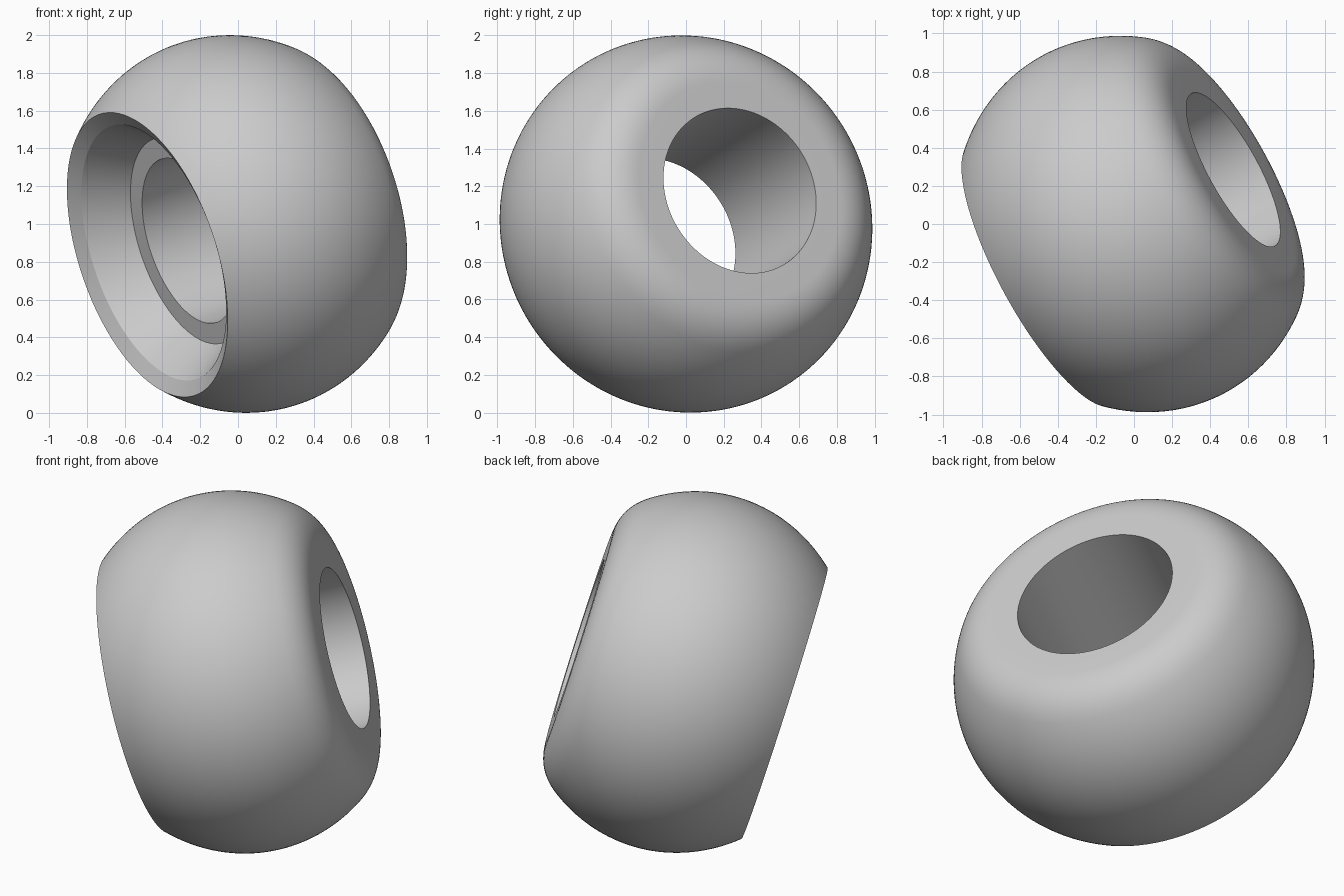
import bpy, bmesh, math
from mathutils import Vector

cube = bpy.data.objects.get("Cube")
if cube:
    bpy.data.objects.remove(cube, do_unlink=True)

AXIS = Vector((0.84, 0.46, 0.285)).normalized()
BULGE, HALF_LENGTH = 1.007, 0.913   # radii of the elliptical outer wall
FRONT, SHOULDER, BACK = -0.571, 0.48, 0.62


def wall(t):
    """Outer wall radius at position t along the axis."""
    return BULGE * math.sqrt(1 - (t / HALF_LENGTH) ** 2)


# Outer wall, from the front rim to the shoulder
steps = 36
profile = [(wall(t), t) for t in
           (FRONT + (SHOULDER - FRONT) * i / steps for i in range(steps + 1))]

# Rounded shoulder, tangent to the wall and to the flat back
r0, flat = wall(SHOULDER), 0.60
slope = -(BULGE / HALF_LENGTH) ** 2 * SHOULDER / r0
corner = r0 + slope * (BACK - SHOULDER)
for i in range(1, 17):
    u = i / 16
    a, b, c = (1 - u) ** 2, 2 * u * (1 - u), u * u
    profile.append((a * r0 + b * corner + c * flat,
                    a * SHOULDER + (b + c) * BACK))

# Flat back, bore, inner ledge, tapered recess and front lip
profile += [(0.456, BACK), (0.456, -0.31), (0.57, -0.31), (0.707, -0.53)]

# Lathe the closed profile
bm = bmesh.new()
verts = [bm.verts.new((r, 0, t)) for r, t in profile]
edges = [bm.edges.new((v, verts[(i + 1) % len(verts)])) for i, v in enumerate(verts)]
bmesh.ops.spin(bm, geom=verts + edges, cent=(0, 0, 0), axis=(0, 0, 1),
               angle=math.tau, steps=160, use_merge=True)
bmesh.ops.remove_doubles(bm, verts=bm.verts, dist=0.0001)
bmesh.ops.recalc_face_normals(bm, faces=bm.faces)
mesh = bpy.data.meshes.new("bead")
bm.to_mesh(mesh)
bm.free()

bead = bpy.data.objects.new("bead", mesh)
bpy.context.collection.objects.link(bead)

# Tilt the bead into place
bead.rotation_mode = 'QUATERNION'
bead.rotation_quaternion = Vector((0, 0, 1)).rotation_difference(AXIS)
bead.location = (0, 0, 1)

# Grey material
grey = bpy.data.materials.new("light grey")
grey.use_nodes = True
colour = (0.6, 0.6, 0.6, 1)
grey.diffuse_color = colour
grey.node_tree.nodes["Principled BSDF"].inputs["Base Color"].default_value = colour
mesh.materials.append(grey)

bpy.ops.object.select_all(action='DESELECT')
bead.select_set(True)
bpy.context.view_layer.objects.active = bead
bpy.ops.object.shade_smooth_by_angle(angle=math.radians(20))
